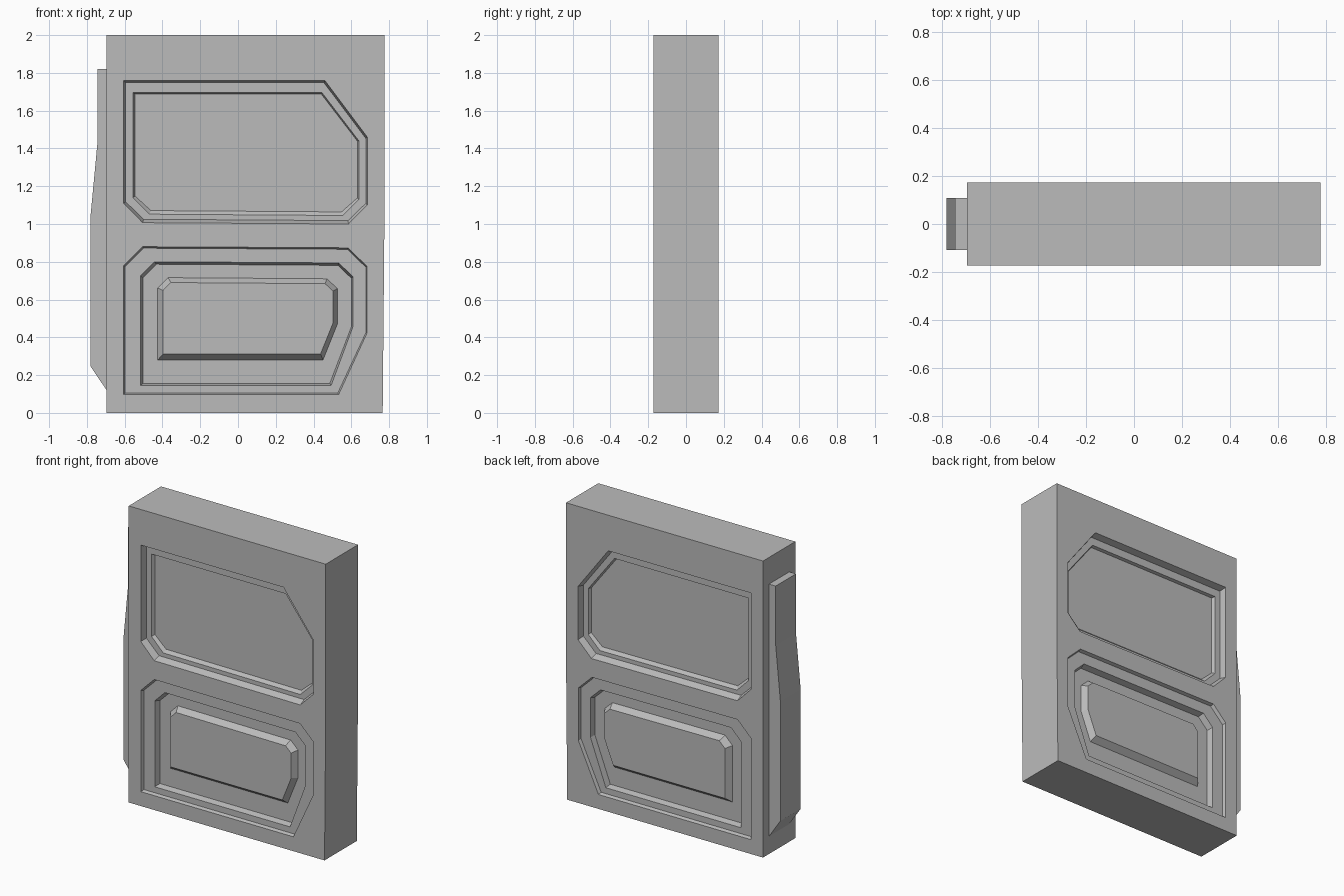
import bpy
import bmesh

cube = bpy.data.objects.get("Cube")
if cube:
    bpy.data.objects.remove(cube, do_unlink=True)

HALF = 0.172  # half the door thickness

grey = bpy.data.materials.new("plain grey")
grey.use_nodes = True
COLOUR = (0.5, 0.5, 0.5, 1)
grey.diffuse_color = COLOUR
grey.node_tree.nodes["Principled BSDF"].inputs["Base Color"].default_value = COLOUR


def finish(bm, name):
    bmesh.ops.recalc_face_normals(bm, faces=bm.faces)
    mesh = bpy.data.meshes.new(name)
    bm.to_mesh(mesh)
    bm.free()
    mesh.materials.append(grey)
    obj = bpy.data.objects.new(name, mesh)
    bpy.context.collection.objects.link(obj)
    return obj


def ring(bm, outline, y):
    """Closed loop of vertices and edges in the plane at depth y."""
    verts = [bm.verts.new((x, y, z)) for x, z in outline]
    edges = [bm.edges.new((a, b)) for a, b in zip(verts, verts[1:] + verts[:1])]
    return verts, edges


def wall(bm, a, b):
    """Quads between two matching loops."""
    n = len(a)
    for i in range(n):
        j = (i + 1) % n
        bm.faces.new((a[i], a[j], b[j], b[i]))


def fill(bm, edges):
    """Flat face with holes."""
    bmesh.ops.triangle_fill(bm, edges=edges, use_beauty=True)


def window(l, r, b, t, cut, low, high, corner):
    """Upper recess outline: two small lower chamfers and a long upper one."""
    return [(l, t), (r - corner[0], t), (r, t - corner[1]), (r, high),
            (r - cut, b), (l + cut, b + 0.007), (l, low)]


def pocket(l, r, b, t, cut, foot, knee):
    """Lower outline: two small upper chamfers and a long lower one."""
    return [(l, t - cut), (l + cut, t), (r - cut, t - 0.006), (r, t - cut - 0.003),
            (r, knee), (foot, b), (l, b)]


# Each recess is a list of (outline, depth) from the surface inwards
UPPER = [
    (window(-0.605, 0.685, 1.0, 1.76, 0.1, 1.11, 1.1, (0.225, 0.3)), 0),
    (window(-0.595, 0.677, 1.018, 1.748, 0.095, 1.118, 1.11, (0.222, 0.295)), 0.045),
    (window(-0.556, 0.64, 1.045, 1.695, 0.086, 1.14, 1.13, (0.195, 0.255)), 0.045),
    (window(-0.545, 0.632, 1.064, 1.689, 0.084, 1.148, 1.138, (0.192, 0.25)), 0.065),
]
LOWER = [
    (pocket(-0.605, 0.682, 0.097, 0.88, 0.1, 0.533, 0.42), 0),
    (pocket(-0.597, 0.677, 0.105, 0.872, 0.098, 0.528, 0.425), 0.022),
    (pocket(-0.516, 0.608, 0.145, 0.8, 0.075, 0.493, 0.455), 0.022),
    (pocket(-0.504, 0.601, 0.156, 0.787, 0.072, 0.486, 0.458), 0.06),
    (pocket(-0.425, 0.526, 0.28, 0.716, 0.055, 0.45, 0.47), 0.06),
    (pocket(-0.397, 0.503, 0.312, 0.69, 0.042, 0.437, 0.476), 0.02),
]

# Door body with stepped recesses on both faces
bm = bmesh.new()
slab = [(-0.695, 0), (0.766, 0), (0.775, 1), (0.775, 2), (-0.695, 2)]
rims = []
for side in (-1, 1):
    rim, border = ring(bm, slab, side * HALF)
    rims.append(rim)
    for steps in (UPPER, LOWER):
        previous = None
        for outline, depth in steps:
            verts, edges = ring(bm, outline, side * (HALF - depth))
            if previous is None:
                border += edges
            else:
                wall(bm, previous, verts)
            previous = verts
        bm.faces.new(previous)
    fill(bm, border)
wall(bm, *rims)
bmesh.ops.dissolve_limit(bm, angle_limit=0.001, verts=bm.verts, edges=bm.edges)
finish(bm, "door_body")

# Edge strip along the right side
bm = bmesh.new()
strip = [(-0.69, 0.112), (-0.78, 0.245), (-0.78, 1.05), (-0.745, 1.42),
         (-0.745, 1.82), (-0.69, 1.82)]
ends = [ring(bm, strip, y)[0] for y in (-0.108, 0.108)]
wall(bm, *ends)
for end in ends:
    bm.faces.new(end)
finish(bm, "edge_strip")
